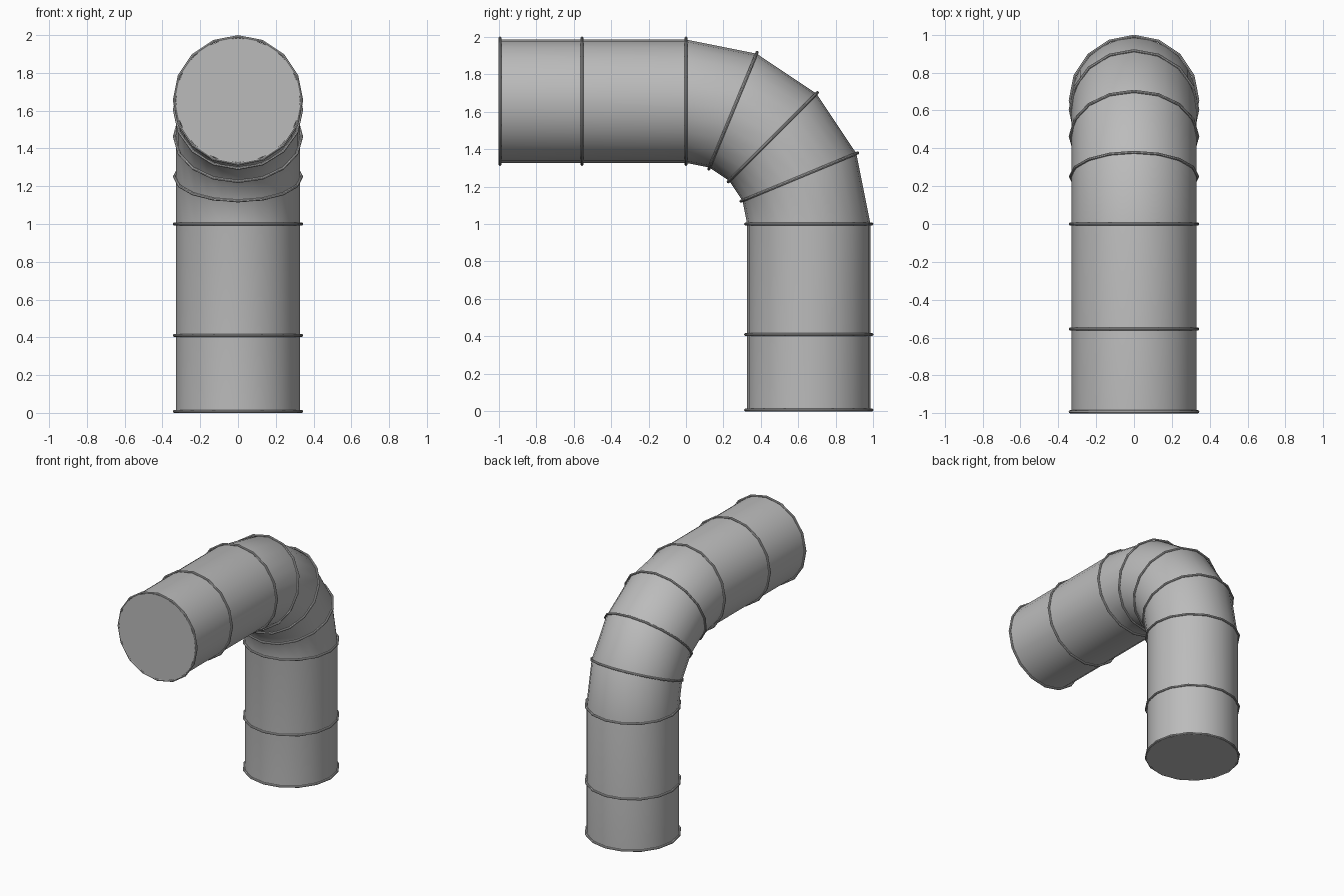
import bpy
import bmesh
from math import sin, cos, pi, radians
from mathutils import Vector

if "Cube" in bpy.data.objects:
    bpy.data.objects.remove(bpy.data.objects["Cube"], do_unlink=True)

BEND = 0.655          # bend radius of the centre line
PIPE = 0.329          # pipe radius
RIM = 0.337           # band centre radius
BEAD = 0.008          # band thickness radius

metal = bpy.data.materials.new("grey_metal")
metal.use_nodes = True
grey = (0.5, 0.5, 0.5, 1)
metal.diffuse_color = grey
metal.node_tree.nodes["Principled BSDF"].inputs["Base Color"].default_value = grey


def station(along, angle):
    """Centre, outward and forward directions on the centre line."""
    a = radians(angle)
    out = Vector((0, sin(a), cos(a)))
    fwd = Vector((0, cos(a), -sin(a)))
    return Vector((0, 0, 1)) + out * BEND + fwd * along, out, fwd


def loop_points(place, radius, sides, shift=0):
    centre, out, fwd = place
    for i in range(sides):
        t = 2 * pi * i / sides
        yield centre + fwd * shift + Vector((radius * cos(t), 0, 0)) + out * radius * sin(t)


def build(name, sections, closed):
    """Skin a row of equal loops; close it into a torus or cap the ends."""
    bm = bmesh.new()
    loops = [[bm.verts.new(p) for p in s] for s in sections]
    pairs = list(zip(loops, loops[1:]))
    if closed:
        pairs.append((loops[-1], loops[0]))
    for a, b in pairs:
        n = len(a)
        for i in range(n):
            bm.faces.new((a[i], a[(i + 1) % n], b[(i + 1) % n], b[i]))
    if not closed:
        bm.faces.new(loops[0])
        bm.faces.new(loops[-1])
    bmesh.ops.recalc_face_normals(bm, faces=bm.faces)
    mesh = bpy.data.meshes.new(name)
    bm.to_mesh(mesh)
    bm.free()
    mesh.materials.append(metal)
    obj = bpy.data.objects.new(name, mesh)
    bpy.context.collection.objects.link(obj)
    bpy.ops.object.select_all(action='DESELECT')
    obj.select_set(True)
    bpy.context.view_layer.objects.active = obj
    bpy.ops.object.shade_smooth_by_angle(angle=radians(35))
    return obj


# Pipe: straight run, four-segment elbow, straight drop
elbow = [(0, 90 * i / 4) for i in range(5)]
path = [(-0.998, 0)] + elbow + [(0.998, 90)]
build("pipe", [list(loop_points(station(*s), PIPE, 24)) for s in path], False)

# Bands around the ends, the straight runs and every elbow joint
bands = [(-0.992, 0), (-0.555, 0)] + elbow + [(0.59, 90), (0.992, 90)]
for k, s in enumerate(bands):
    profile = [2 * pi * j / 8 for j in range(8)]
    build(f"band_{k + 1}",
          [list(loop_points(station(*s), RIM + BEAD * cos(a), 16, BEAD * sin(a)))
           for a in profile], True)
